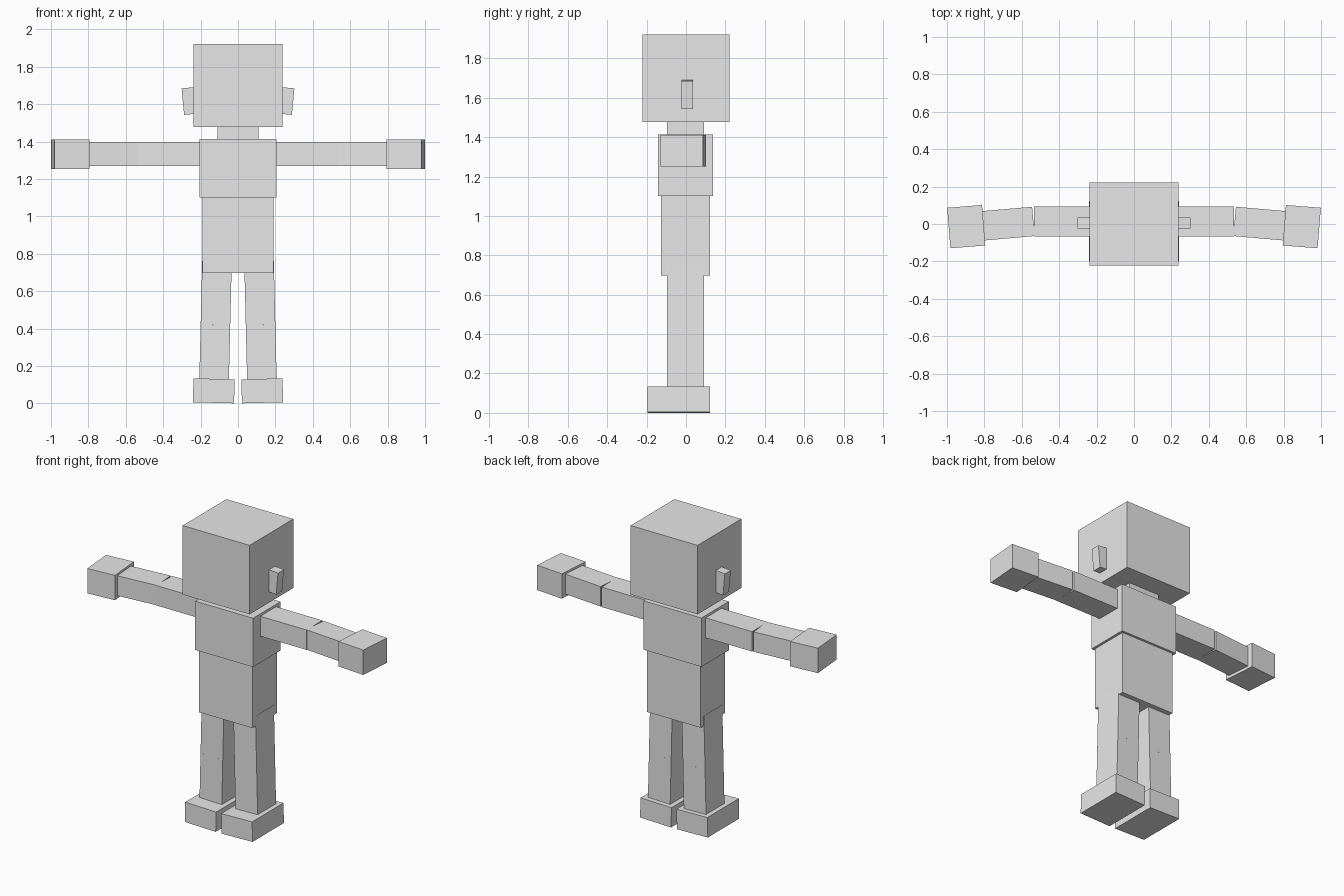
import bpy
import math
from mathutils import Matrix, Vector

cube = bpy.data.objects.get("Cube")
if cube:
    bpy.data.objects.remove(cube, do_unlink=True)

# Single plain grey
grey = bpy.data.materials.new("plain_grey")
grey.use_nodes = True
grey.diffuse_color = (0.8, 0.8, 0.8, 1)
grey.node_tree.nodes["Principled BSDF"].inputs["Base Color"].default_value = (0.8, 0.8, 0.8, 1)


def box(name, center, size, tilt=0.0, yaw=0.0):
    """Box with an optional tilt about y and yaw about z, in degrees."""
    bpy.ops.mesh.primitive_cube_add(size=1)
    obj = bpy.context.object
    obj.name = obj.data.name = name
    turn = Matrix.Rotation(math.radians(yaw), 4, 'Z') @ Matrix.Rotation(math.radians(tilt), 4, 'Y')
    scale = Matrix.Diagonal(Vector((*size, 1)))
    obj.data.transform(Matrix.Translation(center) @ turn @ scale)
    obj.data.materials.append(grey)
    return obj


def pair(name, center, size, tilt=0.0, yaw=0.0):
    """Left part on +x and its mirrored right twin."""
    x, y, z = center
    box("left_" + name, center, size, tilt, yaw)
    box("right_" + name, (-x, y, z), size, -tilt, -yaw)


# Head and trunk
box("head", (0, 0, 1.70), (0.476, 0.444, 0.444))
box("neck", (0, -0.002, 1.445), (0.22, 0.187, 0.09))
box("chest", (0, -0.002, 1.257), (0.412, 0.279, 0.314))
box("belly", (0, -0.002, 0.975), (0.38, 0.249, 0.25))
box("hips", (0, -0.002, 0.774), (0.38, 0.249, 0.152))

# Ears
pair("ear", (0.25, 0.006, 1.6175), (0.09, 0.06, 0.142), tilt=5.3)

# Arms, bending slightly forward at the elbow
pair("upper_arm", (0.365, 0.0135, 1.334), (0.34, 0.161, 0.128))
pair("forearm", (0.685, 0.001, 1.334), (0.295, 0.157, 0.128), yaw=-5)
pair("hand", (0.897, -0.014, 1.332), (0.187, 0.217, 0.160), yaw=-4.6)

# Legs, splayed slightly outward
pair("thigh", (0.1165, -0.002, 0.59), (0.158, 0.187, 0.34), tilt=-1.4)
pair("shin", (0.1245, -0.002, 0.26), (0.158, 0.187, 0.32), tilt=-1.4)
pair("foot", (0.1295, -0.037, 0.067), (0.22, 0.319, 0.128), tilt=-1.4)
